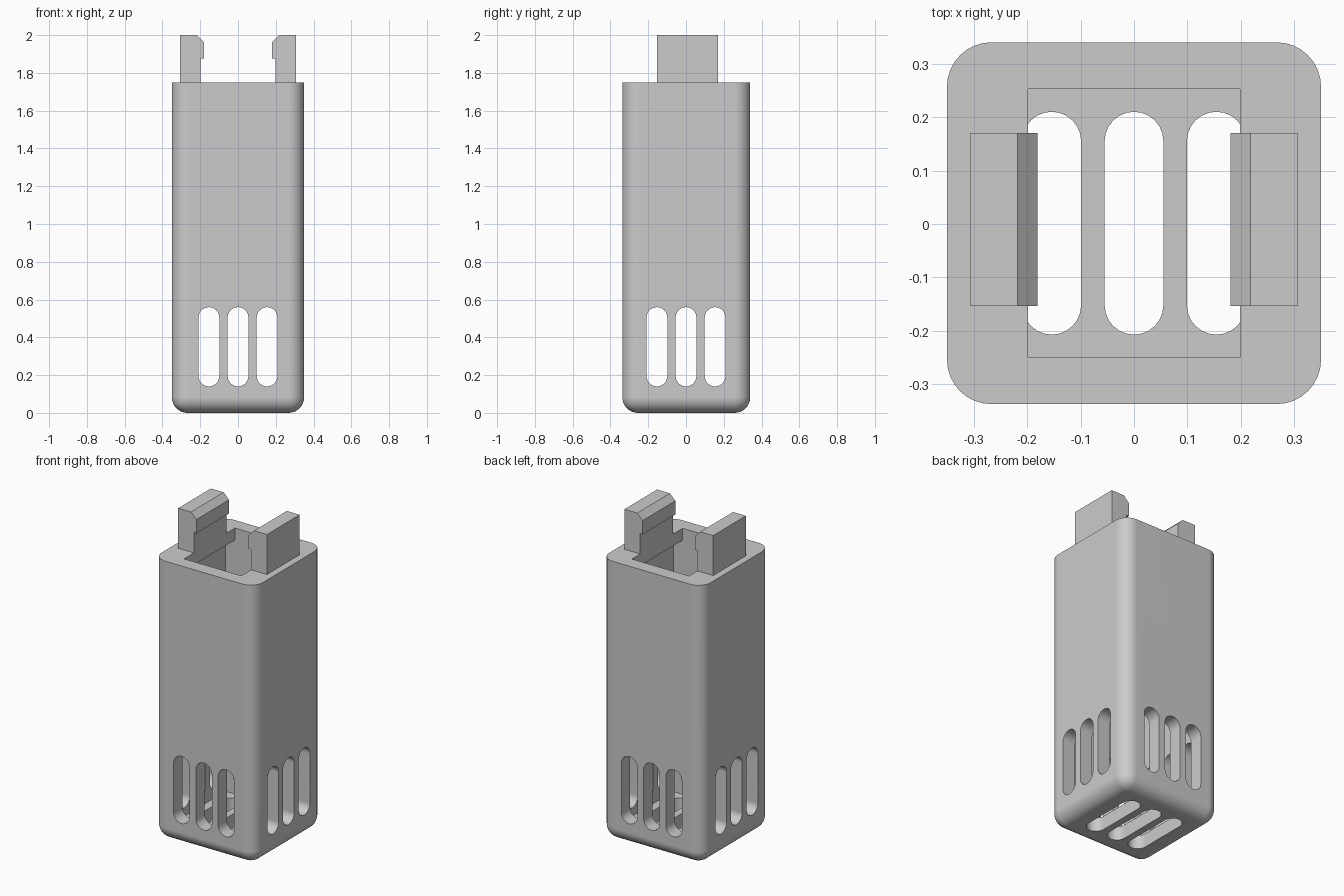
import bpy, bmesh, math
from mathutils import Vector

default = bpy.data.objects.get("Cube")
if default:
    bpy.data.objects.remove(default, do_unlink=True)

grey = bpy.data.materials.new("plain_grey")
grey.use_nodes = True
COLOUR = (0.6, 0.6, 0.6, 1)
grey.diffuse_color = COLOUR
grey.node_tree.nodes["Principled BSDF"].inputs["Base Color"].default_value = COLOUR

WIDTH, TOP, WALL = 0.35, 1.75, 0.087
Y_LOW, Y_HIGH = -0.337, 0.34
INNER_LOW, INNER_HIGH = -0.25, 0.253
ROUND = 0.083


def finish(name, bm):
    bmesh.ops.recalc_face_normals(bm, faces=bm.faces)
    mesh = bpy.data.meshes.new(name)
    bm.to_mesh(mesh)
    bm.free()
    mesh.materials.append(grey)
    obj = bpy.data.objects.new(name, mesh)
    bpy.context.collection.objects.link(obj)
    return obj


def prism(name, profile, axis, start, end):
    """Extrude a 2D profile along an axis; the profile uses the other two axes in order."""
    bm = bmesh.new()
    points = []
    for p in profile:
        point = list(p)
        point.insert(axis, start)
        points.append(bm.verts.new(point))
    face = bm.faces.new(points)
    moved = bmesh.ops.extrude_face_region(bm, geom=[face])["geom"]
    shift = Vector((0, 0, 0))
    shift[axis] = end - start
    bmesh.ops.translate(bm, vec=shift, verts=[v for v in moved if isinstance(v, bmesh.types.BMVert)])
    return finish(name, bm)


def box(name, x, y_low, y_high, z_low, z_high):
    return prism(name, [(-x, y_low), (x, y_low), (x, y_high), (-x, y_high)], 2, z_low, z_high)


def capsule(centre, low, high, radius=0.055, steps=12):
    """Outline of an upright slot with round ends."""
    outline = []
    for middle, turn in ((high - radius, 0), (low + radius, math.pi)):
        for i in range(steps + 1):
            a = turn + math.pi * i / steps
            outline.append((centre + radius * math.cos(a), middle + radius * math.sin(a)))
    return outline


# Body with rounded upright corners and a rounded base
body = box("body", WIDTH, Y_LOW, Y_HIGH, 0, TOP)
bm = bmesh.new()
bm.from_mesh(body.data)
edges = [e for e in bm.edges if min(v.co.z for v in e.verts) < 0.01]
bmesh.ops.bevel(bm, geom=edges, offset=ROUND, segments=8, profile=0.5, affect="EDGES")
bm.to_mesh(body.data)
bm.free()

# Wide inner chamber, and the narrower mouth that leaves a lip under each clip
cutters = [
    box("chamber_cutter", WIDTH - WALL, INNER_LOW, INNER_HIGH, WALL, TOP - 0.075),
    box("mouth_cutter", 0.198, INNER_LOW, INNER_HIGH, 1.0, TOP + 0.1),
]

# Three vent slots through the front and back, the sides, and the floor
for centre in (-0.154, 0, 0.154):
    upright = capsule(centre, 0.14, 0.56)
    cutters.append(prism("front_slot_cutter", upright, 1, -0.6, 0.6))
    cutters.append(prism("side_slot_cutter", upright, 0, -0.6, 0.6))
    cutters.append(prism("floor_slot_cutter", capsule(centre, -0.207, 0.21), 2, -0.1, 0.12))

bpy.context.view_layer.objects.active = body
for cutter in cutters:
    cutter.hide_render = True
    cut = body.modifiers.new("cut", "BOOLEAN")
    cut.operation = "DIFFERENCE"
    cut.solver = "EXACT"
    cut.object = cutter
    bpy.ops.object.modifier_apply(modifier=cut.name)
    bpy.data.objects.remove(cutter, do_unlink=True)

# Smooth rounds with crisp slot and rim edges
bpy.ops.object.select_all(action="DESELECT")
body.select_set(True)
bpy.ops.object.shade_smooth_by_angle(angle=math.radians(30))
weighted = body.modifiers.new("flat_panels", "WEIGHTED_NORMAL")
weighted.keep_sharp = True

# Pair of hooked clips standing on the rim
hook = [(0.198, TOP), (0.307, TOP), (0.307, 2.0), (0.218, 2.0),
        (0.181, 1.963), (0.181, 1.877), (0.198, 1.877)]
for name, side in (("left_clip", 1), ("right_clip", -1)):
    prism(name, [(side * x, z) for x, z in hook], 1, -0.153, 0.17)
